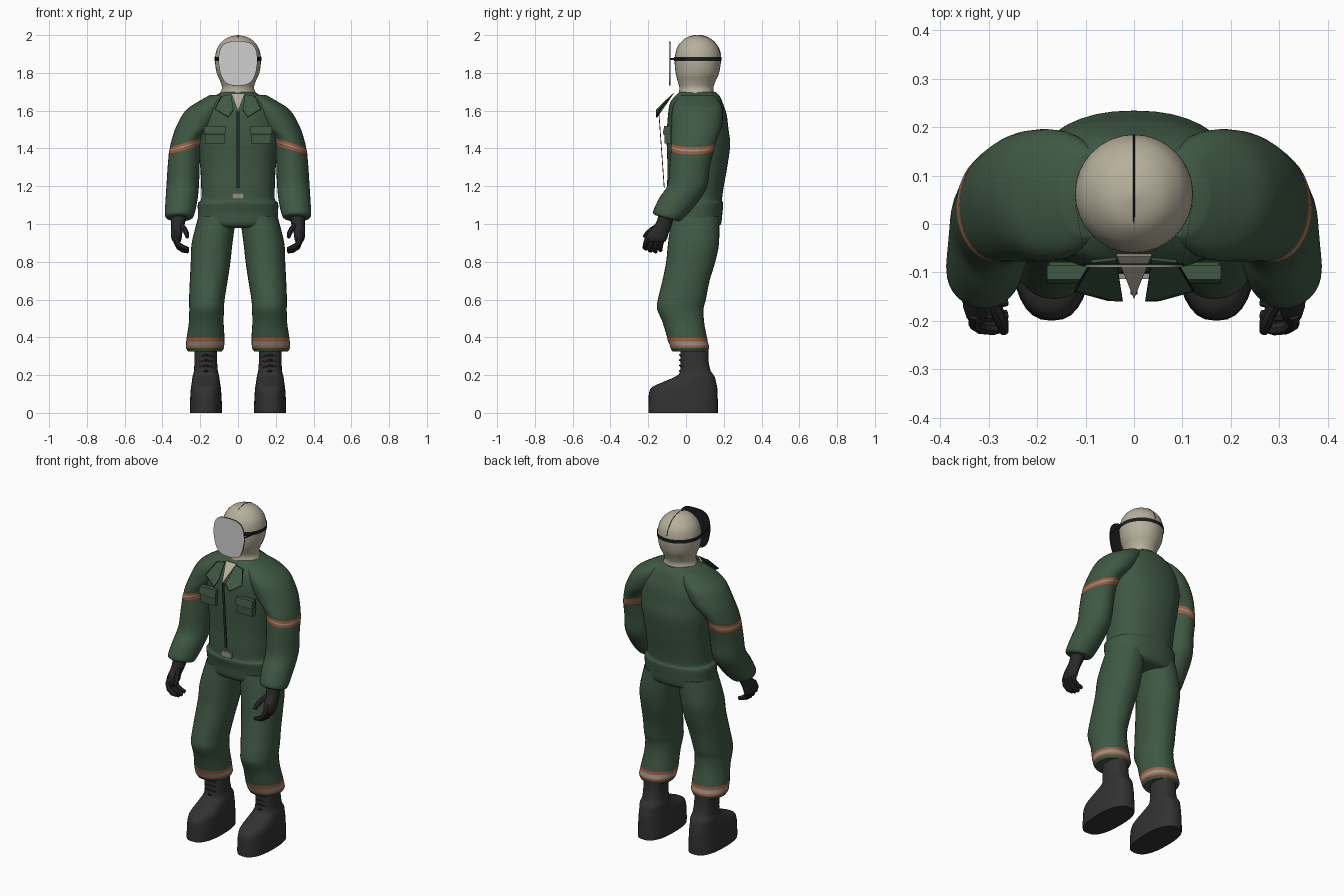
import bpy, bmesh, math
from mathutils import Vector


def mat(name, r, g, b):
    m = bpy.data.materials.new(name)
    m.diffuse_color = (r, g, b, 1)
    return m


GREEN = mat("suit green", .05, .098, .058)
BEIGE = mat("hood beige", .47, .43, .33)
BOOT = mat("boot black", .032, .032, .032)
GLOVE = mat("glove black", .022, .022, .024)
ORANGE = mat("band orange", .38, .105, .045)
SILVER = mat("band grey", .30, .29, .25)
VISOR = mat("visor light grey", .62, .62, .62)
DARK = mat("strap black", .010, .011, .012)
ZIP = mat("zip dark green", .016, .03, .024)


def finish(name, bm, mats):
    bmesh.ops.recalc_face_normals(bm, faces=bm.faces)
    me = bpy.data.meshes.new(name)
    bm.to_mesh(me)
    bm.free()
    for m in mats:
        me.materials.append(m)
    ob = bpy.data.objects.new(name, me)
    bpy.context.collection.objects.link(ob)
    return ob


def spline(a, b, c, d, t):
    return .5 * (2 * b + (c - a) * t + (2 * a - 5 * b + 4 * c - d) * t * t + (3 * b - a - 3 * c + d) * t ** 3)


def loft(name, keys, mats, seg_mat=None, side=1, n=32, power=2, steps=4, caps=True):
    """Smooth skin over rings (z, cx, cy, rx, ry, slope_x, slope_y)."""
    keys = [tuple(k) + (0,) * (7 - len(k)) for k in keys]
    rings, seg = [], []
    for i in range(len(keys) - 1):
        p = [keys[max(i - 1, 0)], keys[i], keys[i + 1], keys[min(i + 2, len(keys) - 1)]]
        for s in range(steps):
            rings.append([spline(*v, s / steps) for v in zip(*p)])
            seg.append((seg_mat or {}).get(i, 0))
    rings.append(keys[-1])
    bm = bmesh.new()
    rows = []
    for z, cx, cy, rx, ry, sx, sy in rings:
        row = []
        for j in range(n):
            a = 2 * math.pi * j / n
            c, s = math.cos(a), math.sin(a)
            dx = rx * math.copysign(abs(c) ** (2 / power), c)
            dy = ry * math.copysign(abs(s) ** (2 / power), s)
            row.append(bm.verts.new((side * (cx + dx), cy + dy, z + sx * dx + sy * dy)))
        rows.append(row)
    for r, (a, b) in enumerate(zip(rows, rows[1:])):
        for j in range(n):
            k = (j + 1) % n
            bm.faces.new((a[j], a[k], b[k], b[j])).material_index = seg[r]
    if caps:
        bm.faces.new(rows[0])
        bm.faces.new(rows[-1])
    return finish(name, bm, mats)


def plate(name, pts, m, depth=.004, side=1):
    """Thin plate from an outline, thickened towards +y."""
    bm = bmesh.new()
    front = [bm.verts.new((side * x, y, z)) for x, y, z in pts]
    back = [bm.verts.new((side * x, y + depth, z)) for x, y, z in pts]
    bm.faces.new(front)
    bm.faces.new(back[::-1])
    for i in range(len(pts)):
        j = (i + 1) % len(pts)
        bm.faces.new((front[i], front[j], back[j], back[i]))
    return finish(name, bm, [m])


def rect(x0, x1, z0, z1, y0, y1):
    return [(x0, y0, z0), (x1, y0, z0), (x1, y1, z1), (x0, y1, z1)]


def tube(name, pts, r, m, side=1):
    """Round rod along a few points, with tapered ends."""
    bm = bmesh.new()
    P = [Vector((side * x, y, z)) for x, y, z in pts]
    rows = []
    for i, p in enumerate(P):
        d = (P[min(i + 1, len(P) - 1)] - P[max(i - 1, 0)]).normalized()
        u = d.orthogonal().normalized() if i == 0 else (u - d * u.dot(d)).normalized()
        v = d.cross(u)
        q = r * (.7 if i == len(P) - 1 else 1)
        rows.append([bm.verts.new(p + (u * math.cos(a) + v * math.sin(a)) * q)
                     for a in [k * math.pi / 4 for k in range(8)]])
    for a, b in zip(rows, rows[1:]):
        for j in range(8):
            k = (j + 1) % 8
            bm.faces.new((a[j], a[k], b[k], b[j]))
    bm.faces.new(rows[0])
    bm.faces.new(rows[-1])
    return finish(name, bm, [m])


# Overall torso
loft("torso", [(1.70, 0, .06, .085, .095), (1.675, 0, .06, .13, .12), (1.64, 0, .055, .185, .14),
               (1.58, 0, .06, .22, .155), (1.5, 0, .062, .225, .163), (1.42, 0, .066, .215, .168),
               (1.3, 0, .06, .2, .158), (1.2, 0, .05, .195, .15), (1.13, 0, .046, .195, .145),
               (1.11, 0, .046, .212, .151), (1.06, 0, .05, .212, .143), (1.0, 0, .05, .208, .135),
               (.98, 0, .05, .17, .11)], [GREEN], power=2.3, n=40)

# Hooded head
loft("hood", [(1.685, 0, .055, .10, .096), (1.72, 0, .055, .085, .09), (1.755, 0, .056, .094, .1),
              (1.80, 0, .06, .113, .115), (1.87, 0, .0625, .122, .1225), (1.93, 0, .0625, .110, .111),
              (1.97, 0, .061, .080, .081), (1.99, 0, .06, .047, .048), (2.0, 0, .06, .004, .004)], [BEIGE])
loft("head_strap", [(1.862, 0, .0625, .1245, .125), (1.884, 0, .0625, .1245, .125)], [DARK], caps=False, steps=1)
tube("hood_seam", [(0, .062 + .1235 * math.sin(a), 1.876 + .1235 * math.cos(a))
                   for a in [math.radians(d) for d in range(-35, 91, 9)]], .002, DARK)


# Floating face visor with dark back
def visor_outline(y, k):
    out = []
    for i in range(40):
        a = 2 * math.pi * i / 40
        c, s = math.cos(a), math.sin(a)
        x = .102 * math.copysign(abs(c) ** .62, c)
        h = math.copysign(abs(s) ** .62, s)
        out.append((k * x * (1 - .16 * max(0, -h)), y, 1.85 + k * .116 * h))
    return out


plate("visor", visor_outline(-.089, 1), VISOR, .003)
plate("visor_back", visor_outline(-.086, 1.01), DARK, .004)

# Collar infill, zip and buckle
plate("neck_infill", [(-.036, -.066, 1.692), (.036, -.066, 1.692), (0, -.155, 1.595)], BEIGE)
plate("zip", rect(-.007, .007, 1.19, 1.595, -.117, -.146), ZIP)
plate("buckle", rect(-.033, .033, 1.132, 1.165, -.114, -.114), SILVER, .012)

BAND = {5: 1, 6: 2, 7: 1}
for side, tag in ((1, "left"), (-1, "right")):
    # Sleeve with coloured band
    loft("sleeve_" + tag, [(1.682, .09, .06, .06, .085), (1.648, .13, .06, .08, .118), (1.6, .17, .06, .108, .135),
                           (1.52, .217, .057, .113, .134, -.1), (1.455, .262, .044, .093, .122, -.25),
                           (1.432, .272, .04, .088, .118, -.28), (1.417, .277, .038, .086, .117, -.28),
                           (1.408, .28, .036, .085, .116, -.28), (1.392, .283, .034, .084, .114, -.28),
                           (1.3, .288, .02, .085, .107, -.05), (1.2, .293, .006, .086, .104, 0, -.05),
                           (1.12, .300, -.045, .084, .096, 0, -.2), (1.045, .31, -.097, .077, .077, 0, -.27),
                           (1.03, .31, -.1, .06, .06, 0, -.27)], [GREEN, ORANGE, SILVER], BAND, side)
    # Trouser leg with coloured band
    loft("trouser_" + tag, [(1.04, .11, .05, .1, .125), (.9, .137, .04, .108, .135), (.8, .145, .025, .105, .13),
                            (.7, .155, 0, .1, .125), (.6, .165, -.022, .094, .127), (.55, .166, -.03, .092, .123),
                            (.48, .168, -.014, .092, .11), (.41, .171, .003, .099, .106),
                            (.396, .172, .006, .100, .106), (.379, .173, .01, .101, .105),
                            (.356, .174, .018, .101, .103), (.343, .175, .02, .1, .102), (.325, .175, .022, .09, .094)],
         [GREEN, ORANGE, SILVER], {8: 1, 9: 2, 10: 1}, side, power=2.15)
    # Boot
    loft("boot_" + tag, [(0, .17, -.015, .085, .184), (.04, .17, -.015, .085, .184), (.125, .17, -.012, .08, .178),
                         (.16, .17, .015, .075, .145), (.195, .17, .05, .07, .1), (.225, .17, .05, .063, .08),
                         (.28, .171, .045, .06, .074), (.35, .172, .045, .06, .074)],
         [BOOT], side=side, power=2.5)
    for k in range(4):
        z = .215 + k * .028
        tube("boot_lace", [(.135, -.018, z), (.17, -.031, z + .008), (.205, -.018, z)], .006, GLOVE, side)
    # Glove
    loft("glove_" + tag, [(1.06, .312, -.1, .045, .042), (1.0, .318, -.118, .036, .044), (.95, .325, -.148, .03, .056),
                          (.915, .325, -.156, .025, .052), (.9, .322, -.158, .012, .035)], [GLOVE], side=side, n=16)
    for y, z in ((-.2, .015), (-.175, .004), (-.148, 0), (-.122, .008)):
        tube("finger", [(.328, y + .015, .945 + z), (.328, y - .006, .905 + z), (.315, y - .014, .877 + z),
                        (.29, y - .016, .861 + z), (.262, y - .012, .853 + z)], .014, GLOVE, side)
    tube("thumb", [(.308, -.13, 1.0), (.285, -.175, .975), (.272, -.205, .95), (.268, -.222, .93)], .014, GLOVE, side)
    # Collar lapel
    plate("lapel_" + tag, [(.037, -.075, 1.687), (.088, -.08, 1.677), (.122, -.138, 1.61),
                           (.052, -.157, 1.565), (.024, -.158, 1.605)], GREEN, .006, side)
    tube("lapel_edge", [(.088, -.08, 1.677), (.122, -.138, 1.61), (.052, -.157, 1.565), (.024, -.158, 1.605)],
         .0025, ZIP, side)
    # Chest pocket with flap
    plate("pocket_" + tag, rect(.072, .175, 1.425, 1.515, -.115, -.113), GREEN, .035, side)
    plate("pocket_shadow_line", rect(.07, .178, 1.472, 1.479, -.119, -.119), ZIP, .006, side)
    plate("pocket_flap_" + tag, rect(.067, .180, 1.478, 1.52, -.123, -.115), GREEN, .03, side)
    # Thin strap from head to visor
    plate("visor_strap", [(.1, -.084, 1.868), (.121, .04, 1.868), (.121, .04, 1.878), (.1, -.084, 1.878)],
          DARK, .003, side)

# Smooth shading with sharp edges kept
for ob in bpy.context.collection.objects:
    ob.select_set(True)
    bpy.context.view_layer.objects.active = ob
bpy.ops.object.shade_smooth_by_angle(angle=math.radians(40))
